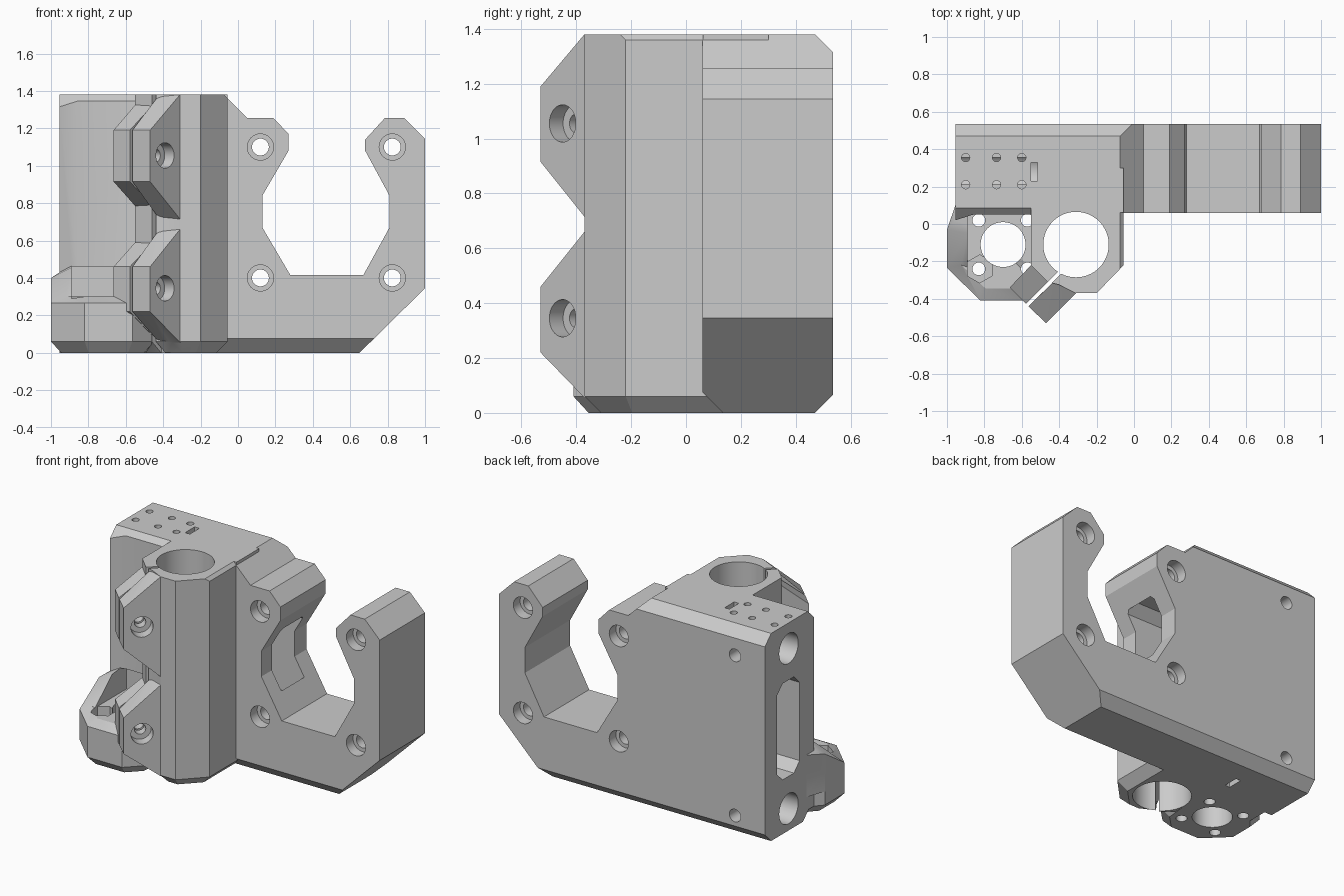
import bpy, bmesh, math
from mathutils import Vector, Matrix

cube = bpy.data.objects.get("Cube")
if cube:
    bpy.data.objects.remove(cube, do_unlink=True)

grey = bpy.data.materials.new("light_grey_plastic")
grey.use_nodes = True
grey.diffuse_color = (0.6, 0.6, 0.6, 1)
grey.node_tree.nodes["Principled BSDF"].inputs["Base Color"].default_value = (0.6, 0.6, 0.6, 1)


def finish(name, bm):
    bmesh.ops.recalc_face_normals(bm, faces=bm.faces)
    mesh = bpy.data.meshes.new(name)
    bm.to_mesh(mesh)
    bm.free()
    mesh.materials.append(grey)
    ob = bpy.data.objects.new(name, mesh)
    bpy.context.collection.objects.link(ob)
    return ob


def prism(name, pts, axis, a, b, low=None, high=None):
    """Extrude an outline along an axis; low/high are (inset, level) end chamfers."""
    place = {"x": lambda p, d: (d, p[0], p[1]),
             "y": lambda p, d: (p[0], d, p[1]),
             "z": lambda p, d: (p[0], p[1], d)}[axis]
    bm = bmesh.new()
    start = [bm.verts.new(place(p, a)) for p in pts]
    end = [bm.verts.new(place(p, b)) for p in pts]
    f0, f1 = bm.faces.new(start), bm.faces.new(end)
    n = len(pts)
    for i in range(n):
        j = (i + 1) % n
        bm.faces.new((start[i], start[j], end[j], end[i]))
    bmesh.ops.recalc_face_normals(bm, faces=bm.faces)
    for face, chamfer in ((f0, low), (f1, high)):
        if chamfer:
            bmesh.ops.inset_region(bm, faces=[face], thickness=chamfer[0], use_even_offset=True)
            for v in face.verts:
                v.co.z = chamfer[1]
    return finish(name, bm)


def hull(name, pts):
    bm = bmesh.new()
    for p in pts:
        bm.verts.new(p)
    bmesh.ops.convex_hull(bm, input=bm.verts)
    bmesh.ops.dissolve_limit(bm, angle_limit=0.01, verts=bm.verts, edges=bm.edges)
    return finish(name, bm)


def rod(p, q, r, sides=48):
    """Cylinder between two points."""
    p, q = Vector(p), Vector(q)
    turn = (q - p).to_track_quat("Z", "Y").to_matrix().to_4x4()
    bm = bmesh.new()
    bmesh.ops.create_cone(bm, cap_ends=True, segments=sides, radius1=r, radius2=r,
                          depth=(q - p).length,
                          matrix=Matrix.Translation((p + q) / 2) @ turn)
    return finish("hole_cutter", bm)


def box(x0, x1, y0, y1, z0, z1):
    return prism("box_cutter", [(x0, y0), (x1, y0), (x1, y1), (x0, y1)], "z", z0, z1)


def combine(ob, other, op):
    other.hide_render = True
    mod = ob.modifiers.new("combine", "BOOLEAN")
    mod.operation, mod.object, mod.solver = op, other, "EXACT"
    bpy.context.view_layer.objects.active = ob
    bpy.ops.object.modifier_apply(modifier=mod.name)
    bpy.data.objects.remove(other, do_unlink=True)


# Back plate with the open motor bracket
body = prism("carriage_end_body", [
    (-.955, 0), (.65, 0), (1, .345), (1, 1.145), (.89, 1.255), (.785, 1.255),
    (.68, 1.14), (.68, 1.08), (.81, .84), (.81, .67), (.67, .415), (.28, .415),
    (.13, .67), (.13, .84), (.27, 1.08), (.27, 1.17), (.19, 1.255), (.05, 1.255),
    (-.075, 1.38), (-.955, 1.38)], "y", .06, .535)
for tri in ([(.47, 1.38), (.535, 1.315), (.6, 1.25), (.6, 1.45), (.4, 1.45)],
            [(.405, -.065), (.6, -.065), (.6, .13)],
            [(-.01, .145), (-.01, -.065), (.2, -.065)]):
    combine(body, prism("edge_cutter", tri, "x", -1.2, 1.2), "DIFFERENCE")

# Thickened front of the rod holder
front = prism("rod_holder_front", [(-.955, .3), (-.955, .02), (-.86, .05), (-.45, .05), (-.45, .3)],
              "z", .06, 1.38)
combine(body, front, "UNION")
combine(body, prism("edge_cutter", [(.085, 1.38), (-.1, 1.195), (-.1, 1.45), (.155, 1.45)],
                    "x", -1.2, -.55), "DIFFERENCE")

# Vertical rod column
column = prism("rod_column", [
    (-.055, .3), (-.055, -.22), (-.2, -.37), (-.31, -.37), (-.4, -.325), (-.46, -.31),
    (-.55, -.22), (-.55, .3)], "z", .06, 1.38, low=(.06, 0))
combine(column, prism("edge_cutter", [(-.145, 1.45), (.05, 1.255), (.05, 1.45)],
                      "y", -.6, .062), "DIFFERENCE")
combine(body, column, "UNION")

# Nut flange with its raised side wall
flange = prism("nut_flange", [
    (-.955, .2), (-.955, .02), (-1, -.03), (-1, -.235), (-.82, -.41), (-.565, -.41),
    (-.45, -.295), (-.4, .2)], "z", .06, .265, low=(.055, 0), high=(.065, .3))
combine(body, flange, "UNION")
wall = [(-1, -.235, .265), (-1, -.03, .4), (-.955, .02, .43), (-.955, .1, .43),
        (-.89, -.23, .3), (-.89, -.05, .455), (-.89, .1, .47)]
combine(body, hull("flange_wall", wall + [(x, y, .15) for x, y, z in wall]), "UNION")
combine(body, box(-.89, -.6, -.05, .1, .3, .46), "DIFFERENCE")

# Clamp tabs: two levels, each with an outer and an inner ear
OUTER = [(-.31, -.37), (-.42, -.3), (-.47, -.53), (-.565, -.44)]
INNER = [(-.55, -.22), (-.45, -.31), (-.665, -.34), (-.575, -.43)]
LEVELS = [((.055, .66), (.09, .59), (.22, .46)), ((.715, 1.38), (.785, 1.325), (.915, 1.19))]
for outer_base, inner_base, tip in LEVELS:
    for ear, base in ((OUTER, outer_base), (INNER, inner_base)):
        pts = [(x, y, z) for x, y in ear[:2] for z in base]
        pts += [(x + .05, y + .05, z) for x, y in ear[:2] for z in base]
        pts += [(x, y, z) for x, y in ear[2:] for z in tip]
        combine(body, hull("clamp_ear", pts), "UNION")

# Column bore and clamp slit
combine(body, rod((-.31, -.11, -.1), (-.31, -.11, 1.5), .175, 64), "DIFFERENCE")
slit = [(-.37, -.247), (-.71, -.587), (-.724, -.573), (-.384, -.233)]
combine(body, prism("slit_cutter", slit, "z", -.1, 1.5), "DIFFERENCE")

# Clamp screws with head recess and nut trap
for z in (.345, 1.055):
    def at(s):
        return (-.39 - s, -.45 + s, z)
    combine(body, rod(at(-.1), at(.26), .035, 32), "DIFFERENCE")
    combine(body, rod(at(-.15), at(.05), .068), "DIFFERENCE")
    combine(body, rod(at(.165), at(.25), .065, 6), "DIFFERENCE")

# Horizontal rod sockets, their set screws, and the belt channel
for z in (.145, 1.21):
    combine(body, rod((-1.1, .285, z), (-.1, .285, z), .1), "DIFFERENCE")
    combine(body, rod((-.735, .285, z - .01), (-.735, .6, z - .01), .042, 32), "DIFFERENCE")
channel = [(.17, .42), (.23, .36), (.35, .36), (.41, .42),
           (.41, .94), (.35, 1.0), (.23, 1.0), (.17, .94)]
combine(body, prism("channel_cutter", channel, "x", -1.1, .2), "DIFFERENCE")

# Motor screw holes, recessed on both sides
for x in (.12, .825):
    for z in (.4, 1.1):
        combine(body, rod((x, -.1, z), (x, .7, z), .045, 32), "DIFFERENCE")
        combine(body, rod((x, -.02, z), (x, .13, z), .07), "DIFFERENCE")
        combine(body, rod((x, .465, z), (x, .7, z), .07), "DIFFERENCE")

# Lead nut bore with four screws
combine(body, rod((-.7, -.11, -.1), (-.7, -.11, .4), .12), "DIFFERENCE")
for sx in (-1, 1):
    for sy in (-1, 1):
        x, y = -.7 + sx * .13, -.11 + sy * .13
        combine(body, rod((x, y, -.1), (x, y, .36), .034, 32), "DIFFERENCE")
combine(body, rod((-.825, -.24, .2), (-.825, -.24, .36), .075, 6), "DIFFERENCE")

# Small pin holes and inspection slots
for x in (-.9, -.735, -.6):
    for y in (.21, .355):
        combine(body, rod((x, y, 1.28), (x, y, 1.5), .022, 24), "DIFFERENCE")
for z0, z1 in ((-.1, .1), (1.25, 1.5)):
    combine(body, box(-.55, -.515, .23, .33, z0, z1), "DIFFERENCE")

# Smooth bores, sharp edges elsewhere
bpy.ops.object.select_all(action="DESELECT")
body.select_set(True)
bpy.context.view_layer.objects.active = body
bpy.ops.object.shade_smooth_by_angle(angle=math.radians(25))
